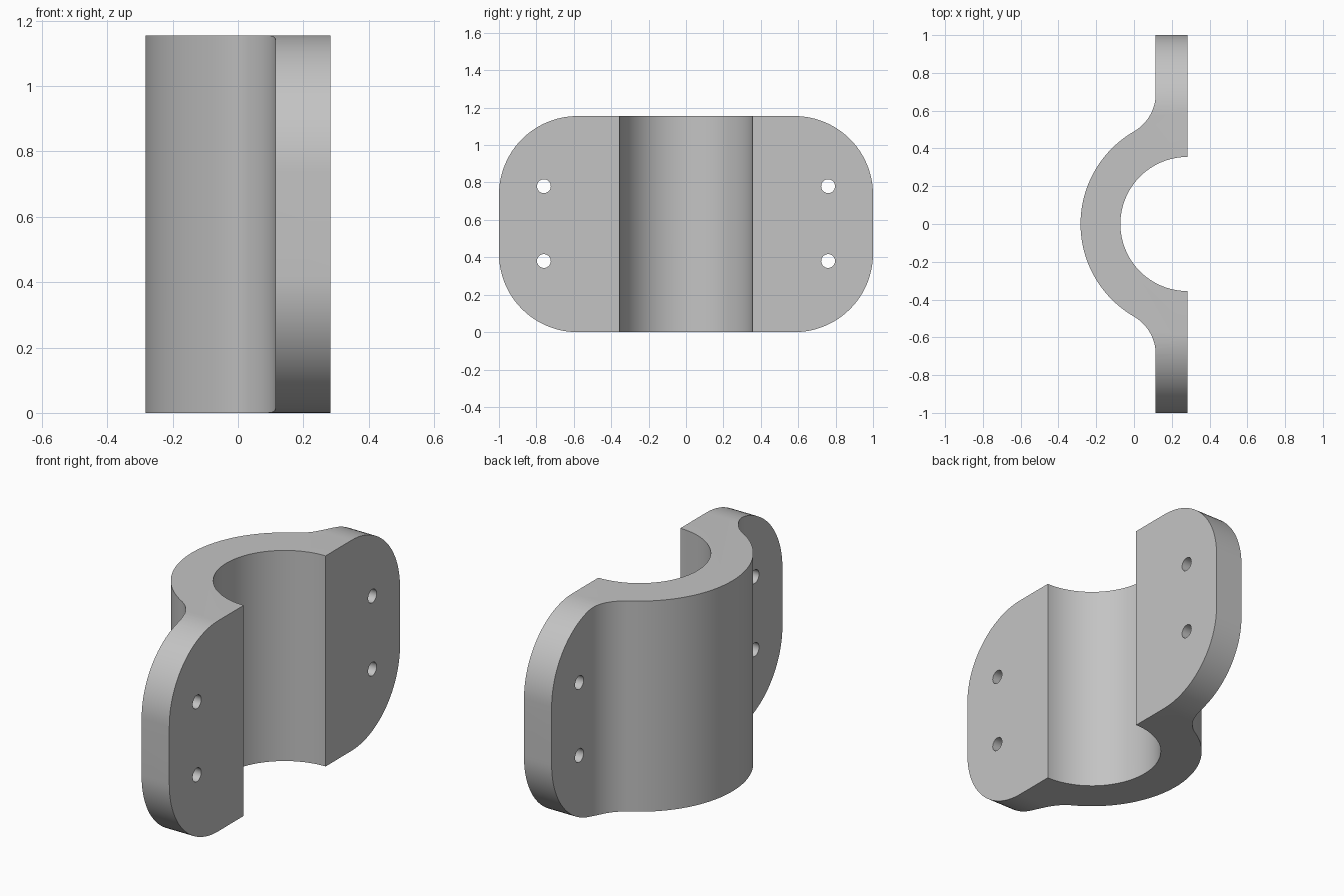
import bpy
import bmesh
from math import sin, cos, pi, sqrt, atan2, radians

cube = bpy.data.objects.get("Cube")
if cube:
    bpy.data.objects.remove(cube)

HEIGHT = 1.155
BACK = 0.283        # mating face of the flanges
FLANGE = 0.115      # outer face of the flanges
INNER, OUTER = 0.355, 0.566
CORNER = 0.42
FILLET_Y = 0.69

metal = bpy.data.materials.new("grey metal")
metal.use_nodes = True
metal.diffuse_color = (0.55, 0.55, 0.55, 1)
metal.node_tree.nodes["Principled BSDF"].inputs["Base Color"].default_value = (0.55, 0.55, 0.55, 1)


def arc(cx, cy, r, start, end, steps):
    return [(cx + r * cos(start + (end - start) * i / steps),
             cy + r * sin(start + (end - start) * i / steps)) for i in range(steps + 1)]


def prism(name, points, vector):
    """Extrude a closed outline of 3D points along a vector."""
    bm = bmesh.new()
    face = bm.faces.new([bm.verts.new(p) for p in points])
    out = bmesh.ops.extrude_face_region(bm, geom=[face])
    bmesh.ops.translate(bm, vec=vector, verts=[v for v in out["geom"] if isinstance(v, bmesh.types.BMVert)])
    bmesh.ops.recalc_face_normals(bm, faces=bm.faces)
    mesh = bpy.data.meshes.new(name)
    bm.to_mesh(mesh)
    bm.free()
    mesh.materials.append(metal)
    obj = bpy.data.objects.new(name, mesh)
    bpy.context.collection.objects.link(obj)
    return obj


def cut(target, cutter, operation):
    cutter.hide_render = True
    mod = target.modifiers.new(cutter.name, "BOOLEAN")
    mod.operation, mod.solver, mod.object = operation, "EXACT", cutter
    bpy.context.view_layer.objects.active = target
    bpy.ops.object.modifier_apply(modifier=mod.name)
    bpy.data.objects.remove(cutter)


# Clamp cross-section: half shell blending into a flange, then mirrored
d = BACK - FLANGE
fillet = (d * d + FILLET_Y ** 2 - OUTER ** 2) / (2 * (OUTER - d))
fx = FLANGE - fillet
join = atan2(FILLET_Y, fx - BACK)
half = arc(BACK, 0, INNER, pi, pi / 2, 32)
half += [(BACK, 1), (FLANGE, 1)]
half += arc(fx, FILLET_Y, fillet, 0, join - pi, 16)
half += arc(BACK, 0, OUTER, join, pi, 32)[1:]
# The outer path of one side continues into the mirrored outer path of the other
mirrored = [(x, -y) for x, y in reversed(half)]
outline = half + mirrored[1:-1]
clamp = prism("pipe_clamp_half", [(x, y, 0) for x, y in outline], (0, 0, HEIGHT))

# Rounded side silhouette
rounded = []
for i, (sy, z) in enumerate([(1, HEIGHT - CORNER), (-1, HEIGHT - CORNER), (-1, CORNER), (1, CORNER)]):
    rounded += arc(sy * (1 - CORNER), z, CORNER, i * pi / 2, (i + 1) * pi / 2, 24)
cut(clamp, prism("rounded_silhouette", [(-0.5, y, z) for y, z in rounded], (1, 0, 0)), "INTERSECT")

# Bolt holes
for side in (-1, 1):
    for z in (0.38, 0.78):
        ring = arc(side * 0.76, z, 0.037, 0, 2 * pi, 32)[:-1]
        cut(clamp, prism("bolt_hole", [(-0.5, y, w) for y, w in ring], (1, 0, 0)), "DIFFERENCE")

# Smooth curves with crisp edges
bpy.ops.object.select_all(action="DESELECT")
clamp.select_set(True)
bpy.context.view_layer.objects.active = clamp
bpy.ops.object.shade_smooth_by_angle(angle=radians(30))
